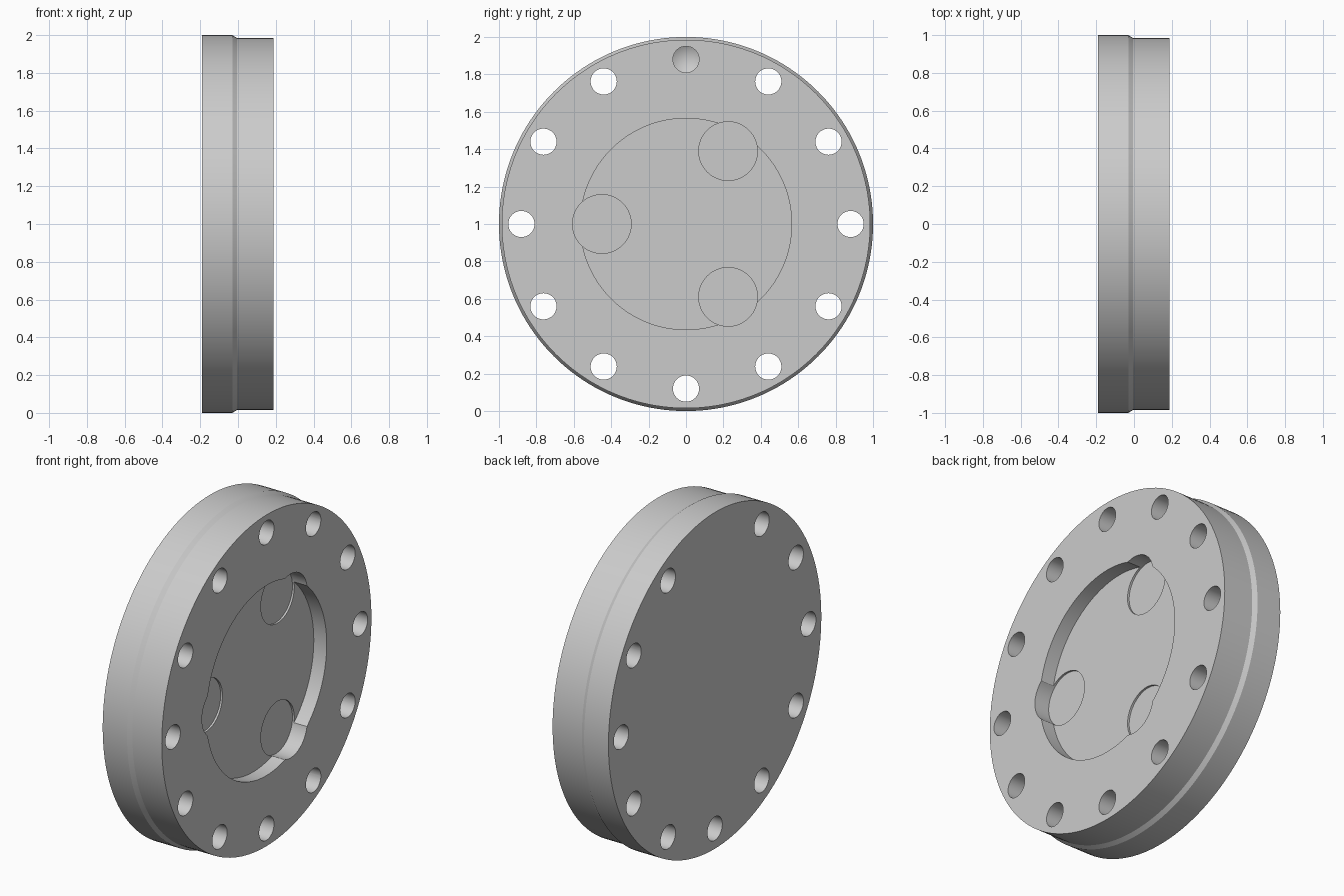
import bpy
import bmesh
from math import sin, cos, pi, radians
from mathutils import Vector

if "Cube" in bpy.data.objects:
    bpy.data.objects.remove(bpy.data.objects["Cube"], do_unlink=True)

steel = bpy.data.materials.new("plain_grey_metal")
steel.use_nodes = True
GREY = (0.6, 0.6, 0.6, 1)
steel.diffuse_color = GREY
steel.node_tree.nodes["Principled BSDF"].inputs["Base Color"].default_value = GREY


def lathe(name, profile, steps, y=0.0, z=1.0):
    """Spin (x, radius) points around an x-aligned axis; radius 0 makes a tip."""
    bm = bmesh.new()
    rings = []
    for x, r in profile:
        if r == 0:
            rings.append([bm.verts.new((x, y, z))])
        else:
            rings.append([bm.verts.new((x, y + r * sin(2 * pi * i / steps),
                                        z + r * cos(2 * pi * i / steps)))
                          for i in range(steps)])
    for a, b in zip(rings, rings[1:]):
        for i in range(steps):
            j = (i + 1) % steps
            if len(a) == 1:
                bm.faces.new((a[0], b[j], b[i]))
            else:
                bm.faces.new((a[i], a[j], b[j], b[i]))
    for ring in (rings[0], rings[-1]):
        if len(ring) > 1:
            bm.faces.new(ring)
    bmesh.ops.recalc_face_normals(bm, faces=bm.faces)
    mesh = bpy.data.meshes.new(name)
    bm.to_mesh(mesh)
    bm.free()
    mesh.materials.append(steel)
    obj = bpy.data.objects.new(name, mesh)
    bpy.context.collection.objects.link(obj)
    return obj


def polar(radius, degrees):
    """Point on the face, measured from the top towards +y."""
    a = radians(degrees)
    return radius * sin(a), 1 + radius * cos(a)


BACK, FACE = -0.19, 0.188
FLOOR = 0.103

# Flange body: wide rim, small chamfer, narrower front half
flange = lathe("flange_disc", [(BACK, 1.0), (-0.03, 1.0), (-0.005, 0.985),
                               (FACE, 0.985)], 160)

# Round recess with three slightly deeper pockets overlapping its edge
cutters = [lathe("recess_cutter", [(FLOOR, 0.565), (0.3, 0.565)], 128)]
for angle in (30, 150, 270):
    y, z = polar(0.45, angle)
    cutters.append(lathe("pocket_cutter",
                         [(FLOOR - 0.012, 0.157), (0.3, 0.157)], 64, y, z))

# Bolt circle: eleven through holes and one drilled blind hole at the top
for i in range(12):
    y, z = polar(0.88, 30 * i)
    if i == 0:
        profile = [(-0.04, 0), (0.0, 0.07), (0.3, 0.07)]
    else:
        profile = [(-0.3, 0.07), (0.3, 0.07)]
    cutters.append(lathe("hole_cutter", profile, 40, y, z))

# Cut everything out of the body
bpy.ops.object.select_all(action="DESELECT")
bpy.context.view_layer.objects.active = flange
flange.select_set(True)
for cutter in cutters:
    cutter.hide_render = True
    mod = flange.modifiers.new("cut", "BOOLEAN")
    mod.operation = "DIFFERENCE"
    mod.solver = "EXACT"
    mod.object = cutter
    bpy.ops.object.modifier_apply(modifier=mod.name)
    bpy.data.objects.remove(cutter, do_unlink=True)

bpy.ops.object.shade_smooth_by_angle(angle=radians(20))
